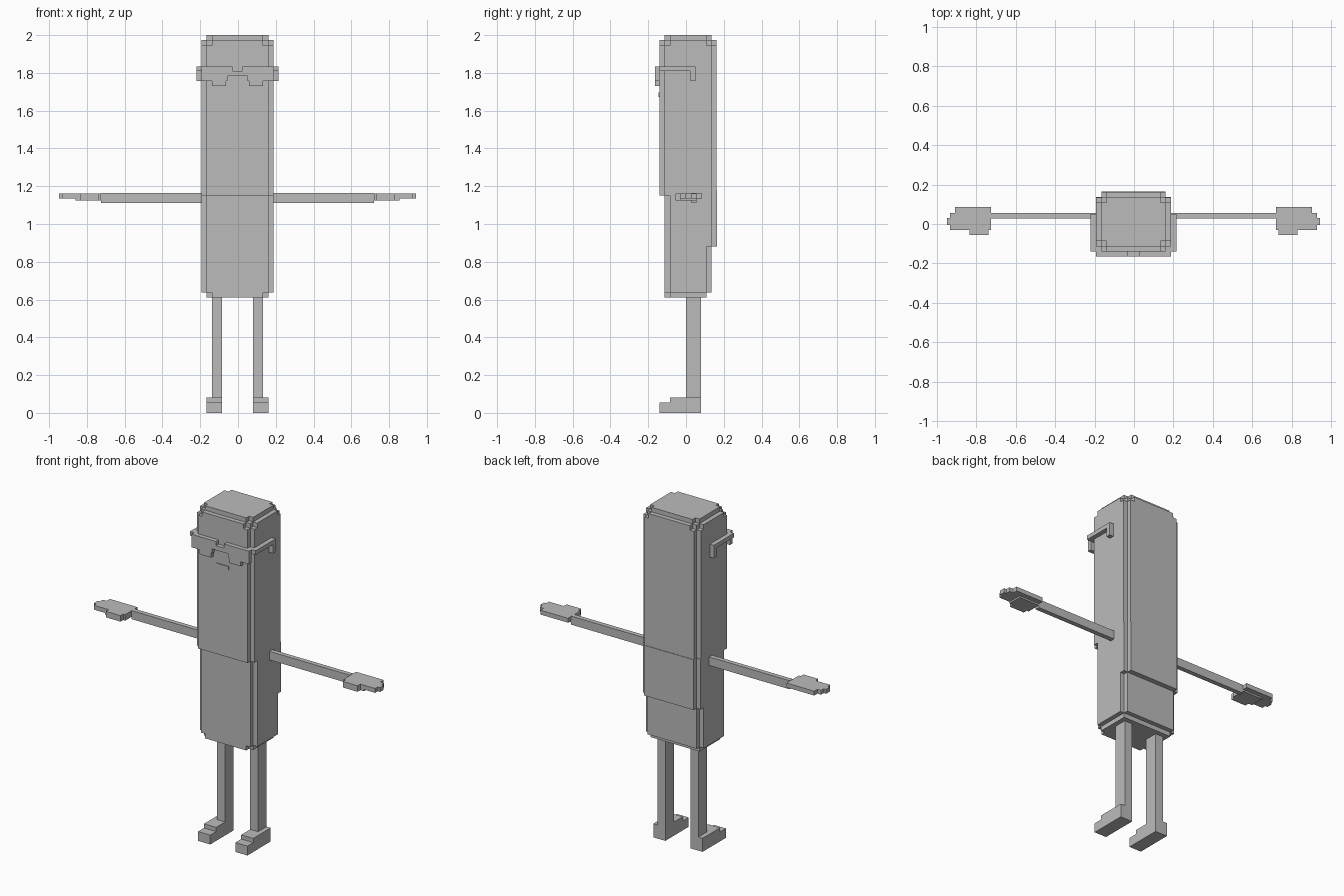
import bpy, bmesh
from itertools import permutations

if "Cube" in bpy.data.objects:
    bpy.data.objects.remove(bpy.data.objects["Cube"])

V = 0.027          # block size of the stepped edges
CX = -0.0025       # mirror plane

grey = bpy.data.materials.new("grey")
grey.diffuse_color = (0.50, 0.50, 0.50, 1)
grey.use_nodes = True
grey.node_tree.nodes["Principled BSDF"].inputs["Base Color"].default_value = grey.diffuse_color


def solid(name, boxes):
    """Clean outer shell of a union of boxes (x0, x1, y0, y1, z0, z1)."""
    ax = [sorted({round(b[2 * i + k], 4) for b in boxes for k in (0, 1)}) for i in range(3)]

    def inside(c):
        if any(c[i] < 0 or c[i] >= len(ax[i]) - 1 for i in range(3)):
            return False
        m = [(ax[i][c[i]] + ax[i][c[i] + 1]) / 2 for i in range(3)]
        return any(all(b[2 * i] < m[i] < b[2 * i + 1] for i in range(3)) for b in boxes)

    bm = bmesh.new()
    verts = {}

    def vert(key):
        if key not in verts:
            verts[key] = bm.verts.new([ax[i][key[i]] for i in range(3)])
        return verts[key]

    for x in range(len(ax[0]) - 1):
        for y in range(len(ax[1]) - 1):
            for z in range(len(ax[2]) - 1):
                c = (x, y, z)
                if not inside(c):
                    continue
                for a in range(3):
                    u, w = (a + 1) % 3, (a + 2) % 3
                    for s in (0, 1):
                        n = list(c)
                        n[a] += 2 * s - 1
                        if inside(n):
                            continue
                        quad = []
                        for du, dw in ((0, 0), (1, 0), (1, 1), (0, 1)):
                            k = list(c)
                            k[a] += s
                            k[u] += du
                            k[w] += dw
                            quad.append(vert(tuple(k)))
                        bm.faces.new(quad if s else quad[::-1])
    bmesh.ops.dissolve_limit(bm, angle_limit=0.01, verts=bm.verts, edges=bm.edges)
    me = bpy.data.meshes.new(name)
    bm.to_mesh(me)
    bm.free()
    me.materials.append(grey)
    ob = bpy.data.objects.new(name, me)
    bpy.context.collection.objects.link(ob)
    return ob


def wide(half, y0, y1, z0, z1):
    """Box centred on the mirror plane."""
    return (CX - half, CX + half, y0, y1, z0, z1)


def sided(side, x0, x1, *rest):
    """Box given by distance from the mirror plane, on one side."""
    a, b = sorted((CX + side * x0, CX + side * x1))
    return (a, b, *rest)


# Body: upper block with stepped top corners, narrower lower block, back flap
H = 0.19
boxes = []
for dx, dy, dz in list(permutations((0, 1, 2))) + [(1, 1, 1)]:
    boxes.append(wide(H - dx * V, -0.14 + dy * V, 0.162 - dy * V, 1.15, 2.0 - dz * V))
for d in (0, 1):
    boxes.append(wide(H - d * V, -0.113 + (1 - d) * V, 0.135 - (1 - d) * V, 0.61 + V, 1.16))
    boxes.append(wide(H - d * V, 0.0, 0.165 - (1 - d) * V, 0.88, 1.18))
boxes.append(wide(H - V, -0.113 + V, 0.135 - V, 0.61, 0.7))
boxes.append(wide(H - 2 * V, -0.113, 0.135 - V, 0.61, 0.7))
solid("body", boxes)

# Glasses: stepped lenses, bridge, hooked temples
boxes = [wide(0.04, -0.165, -0.14, 1.783, 1.81)]
for s in (-1, 1):
    boxes += [sided(s, 0.027, H, -0.165, -0.14, 1.783, 1.835),
              sided(s, 0.054, H, -0.165, -0.14, 1.757, 1.80),
              sided(s, 0.06, 0.135, -0.165, -0.14, 1.73, 1.80),
              sided(s, H, H + V, -0.14, 0.05, 1.81, 1.835),
              sided(s, H - V, H, -0.165, -0.113, 1.81, 1.835),
              sided(s, H, H + V, 0.023, 0.05, 1.757, 1.82)]
solid("glasses", boxes)

# Mouth plate
solid("mouth", [wide(0.04, -0.145, -0.139, 1.673, 1.695)])

for s, side in ((-1, "left"), (1, "right")):
    # Arm
    solid(side + "_arm", [sided(s, H - 0.01, 0.722, 0.028, 0.056, 1.112, 1.163)])
    # Hand: flat plate with stepped fingers and a thumb side
    solid(side + "_hand", [
        sided(s, 0.722, 0.905, -0.03, 0.086, 1.135, 1.161),
        sided(s, 0.722, 0.930, -0.03, 0.056, 1.135, 1.161),
        sided(s, 0.722, 0.945, -0.005, 0.03, 1.135, 1.161),
        sided(s, 0.735, 0.832, -0.056, 0.0, 1.125, 1.161),
        sided(s, 0.722, 0.857, -0.03, 0.056, 1.125, 1.161)])
    # Leg and stepped foot
    solid(side + "_leg", [sided(s, 0.083, 0.135, 0.0, 0.08, 0.08, 0.612)])
    solid(side + "_foot", [
        sided(s, 0.083, 0.163, -0.085, 0.08, 0.0, 0.081),
        sided(s, 0.083, 0.163, -0.14, -0.08, 0.0, 0.056)])
